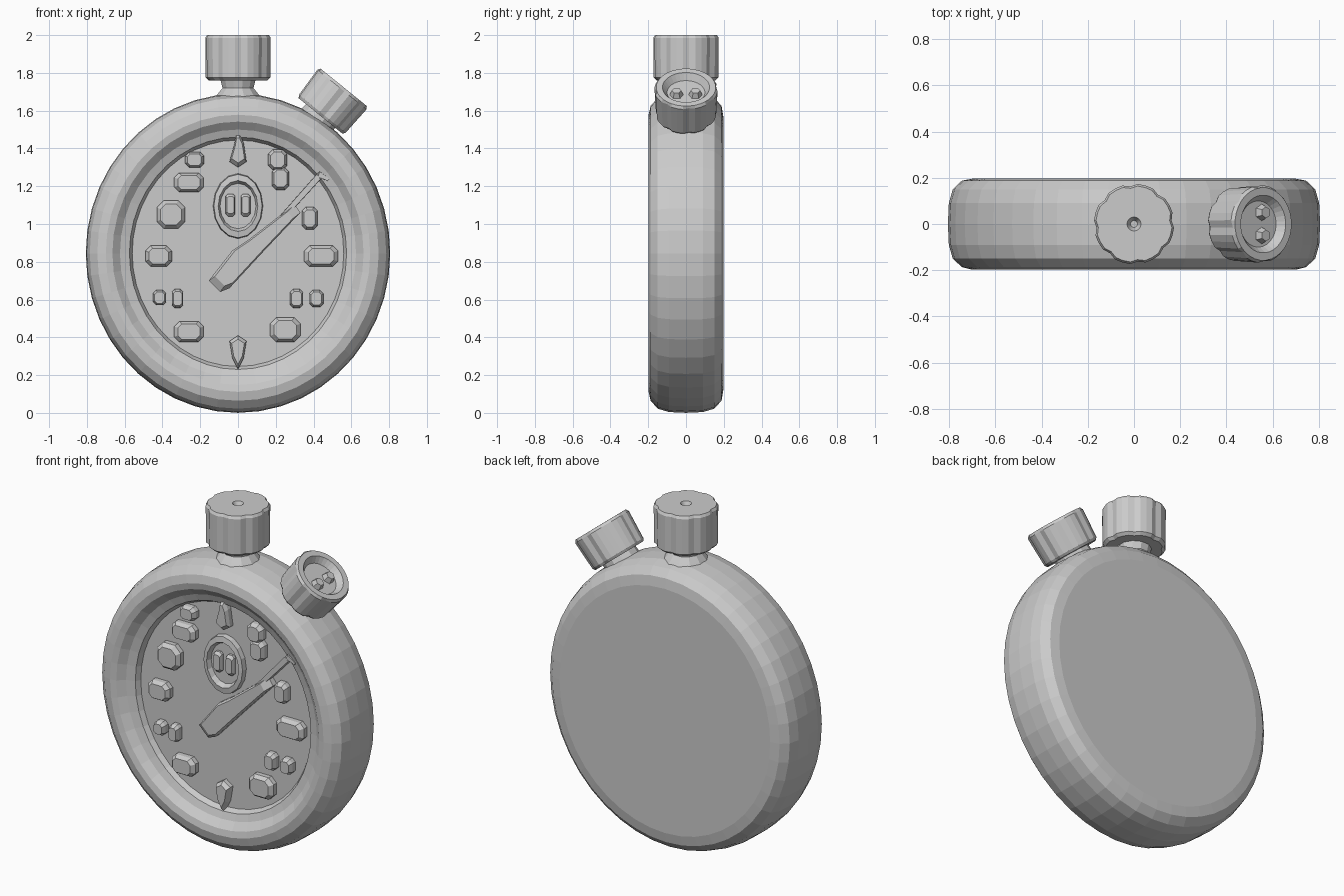
import bpy, bmesh, math
from mathutils import Vector, Matrix

if "Cube" in bpy.data.objects:
    bpy.data.objects.remove(bpy.data.objects["Cube"])

CZ = 0.845      # height of the case centre
DIAL = -0.11    # y of the dial face


def loft(name, rings, matrix=Matrix()):
    """Skin a list of equal-length point rings and cap both ends."""
    bm = bmesh.new()
    vs = [[bm.verts.new(matrix @ Vector(p)) for p in ring] for ring in rings]
    n = len(vs[0])
    for a, b in zip(vs, vs[1:]):
        for i in range(n):
            j = (i + 1) % n
            bm.faces.new((a[i], a[j], b[j], b[i]))
    bm.faces.new(vs[0])
    bm.faces.new(vs[-1])
    bmesh.ops.recalc_face_normals(bm, faces=bm.faces)
    me = bpy.data.meshes.new(name)
    bm.to_mesh(me)
    bm.free()
    ob = bpy.data.objects.new(name, me)
    bpy.context.collection.objects.link(ob)
    return ob


def oval(cx, cz, rx, rz, y, n, phase=0.0):
    return [(cx + rx * math.cos(2 * math.pi * i / n + phase), y,
             cz + rz * math.sin(2 * math.pi * i / n + phase)) for i in range(n)]


def turned(name, profile, n, matrix=Matrix(), knurl=()):
    """Lathe (radius, z) points about z; profile rows listed in knurl get grooves."""
    rings = []
    for k, (r, z) in enumerate(profile):
        ring = []
        for i in range(n):
            rr = r * (0.94 if k in knurl and i % 4 == 0 else 1)
            a = 2 * math.pi * (i + 0.5) / n
            ring.append((rr * math.cos(a), rr * math.sin(a), z))
        rings.append(ring)
    return loft(name, rings, matrix)


def plate(name, pts, height, inset=0.75):
    """Raised dial detail with sloped sides from an (x, z) outline."""
    cx = sum(p[0] for p in pts) / len(pts)
    cz = sum(p[1] for p in pts) / len(pts)

    def ring(s, y):
        return [(cx + (x - cx) * s, y, cz + (z - cz) * s) for x, z in pts]
    return loft(name, [ring(1, DIAL + 0.02), ring(1, DIAL - height * 0.55),
                       ring(inset, DIAL - height)])


def marker(name, x, z, w, h, height=0.05):
    a, b = w / 2, h / 2
    c = min(a, b) * 0.5
    plate(name, [(x - a + c, z - b), (x + a - c, z - b), (x + a, z - b + c),
                 (x + a, z + b - c), (x + a - c, z + b), (x - a + c, z + b),
                 (x - a, z + b - c), (x - a, z - b + c)], height)


# case with rounded edge, raised bezel and recessed dial
profile = [(0.69, 0.198), (0.745, 0.188), (0.785, 0.15), (0.802, 0.09), (0.806, 0.0),
           (0.802, -0.09), (0.785, -0.15), (0.745, -0.187), (0.70, -0.198),
           (0.665, -0.19), (0.625, -0.155), (0.575, -0.14), (0.56, DIAL)]
loft("case", [oval(0, CZ, r, r * (1.048 if r > 0.6 else 1.07), y, 44) for r, y in profile])

# crown and its stem
turned("crown_stem", [(0.15, 1.64), (0.11, 1.69), (0.085, 1.72), (0.10, 1.78)], 12)
turned("crown", [(0.155, 1.76), (0.172, 1.775), (0.174, 1.985), (0.165, 2.0),
                 (0.03, 2.0), (0.015, 1.97)], 32, knurl=(0, 1, 2, 3))

# angled side button with dished cap
tilt = Matrix.Translation((0.437, 0, 1.572)) @ Matrix.Rotation(math.radians(39), 4, 'Y')
turned("button_stem", [(0.11, -0.10), (0.10, 0.03)], 12, tilt)
turned("side_button", [(0.15, 0.0), (0.16, 0.015), (0.168, 0.18), (0.158, 0.195),
                       (0.125, 0.195), (0.10, 0.16)], 32, tilt, knurl=(0, 1, 2))
for s in (-1, 1):
    turned("cap_ridge", [(0.04, 0.15), (0.025, 0.19)], 6,
           tilt @ Matrix.Translation((0.02, 0.05 * s, 0)))

# hour blocks: x, z, width, height
for i, (x, z, w, h) in enumerate([
        (0.21, 1.34, 0.10, 0.11), (0.225, 1.24, 0.09, 0.12), (0.38, 1.03, 0.08, 0.12),
        (0.44, 0.83, 0.18, 0.11), (0.31, 0.605, 0.07, 0.10), (0.415, 0.605, 0.075, 0.09),
        (0.25, 0.44, 0.16, 0.13), (-0.26, 0.43, 0.155, 0.11), (-0.415, 0.61, 0.07, 0.08),
        (-0.32, 0.605, 0.06, 0.10), (-0.42, 0.83, 0.14, 0.11), (-0.355, 1.05, 0.15, 0.15),
        (-0.23, 1.34, 0.10, 0.08), (-0.26, 1.22, 0.155, 0.10)]):
    marker(f"hour_block_{i + 1}", x, z, w, h)

# pointed top and bottom markers
plate("top_marker", [(-0.045, 1.33), (0, 1.30), (0.045, 1.33), (0.03, 1.43),
                     (0.01, 1.475), (-0.01, 1.475), (-0.02, 1.42)], 0.05)
plate("bottom_marker", [(-0.045, 0.38), (-0.03, 0.29), (0.0, 0.23), (0.03, 0.29),
                        (0.045, 0.38), (0.0, 0.41)], 0.05)

# small counter dial: oval ring and raised centre marks
loft("counter_ring", [oval(0, 1.095, rx, rz, y, 16) for rx, rz, y in
                      [(0.135, 0.175, DIAL + 0.02), (0.128, 0.168, DIAL - 0.03),
                       (0.105, 0.135, DIAL - 0.035), (0.095, 0.12, DIAL - 0.005)]])
for s in (-1, 1):
    marker("counter_mark", 0.04 * s, 1.10, 0.05, 0.12, 0.035)

# sweep hand: tapered body, thin pointer and hooked tip
plate("hand_body", [(-0.155, 0.70), (-0.095, 0.64), (-0.045, 0.66), (0.14, 0.86),
                    (0.33, 1.06), (0.30, 1.105), (0.06, 0.92), (-0.03, 0.86)], 0.06, 0.85)
plate("hand_pointer", [(0.17, 0.985), (0.19, 0.965), (0.45, 1.25), (0.43, 1.28)], 0.045, 0.9)
plate("hand_tip", [(0.43, 1.28), (0.42, 1.25), (0.48, 1.225), (0.485, 1.24)], 0.045, 0.9)
